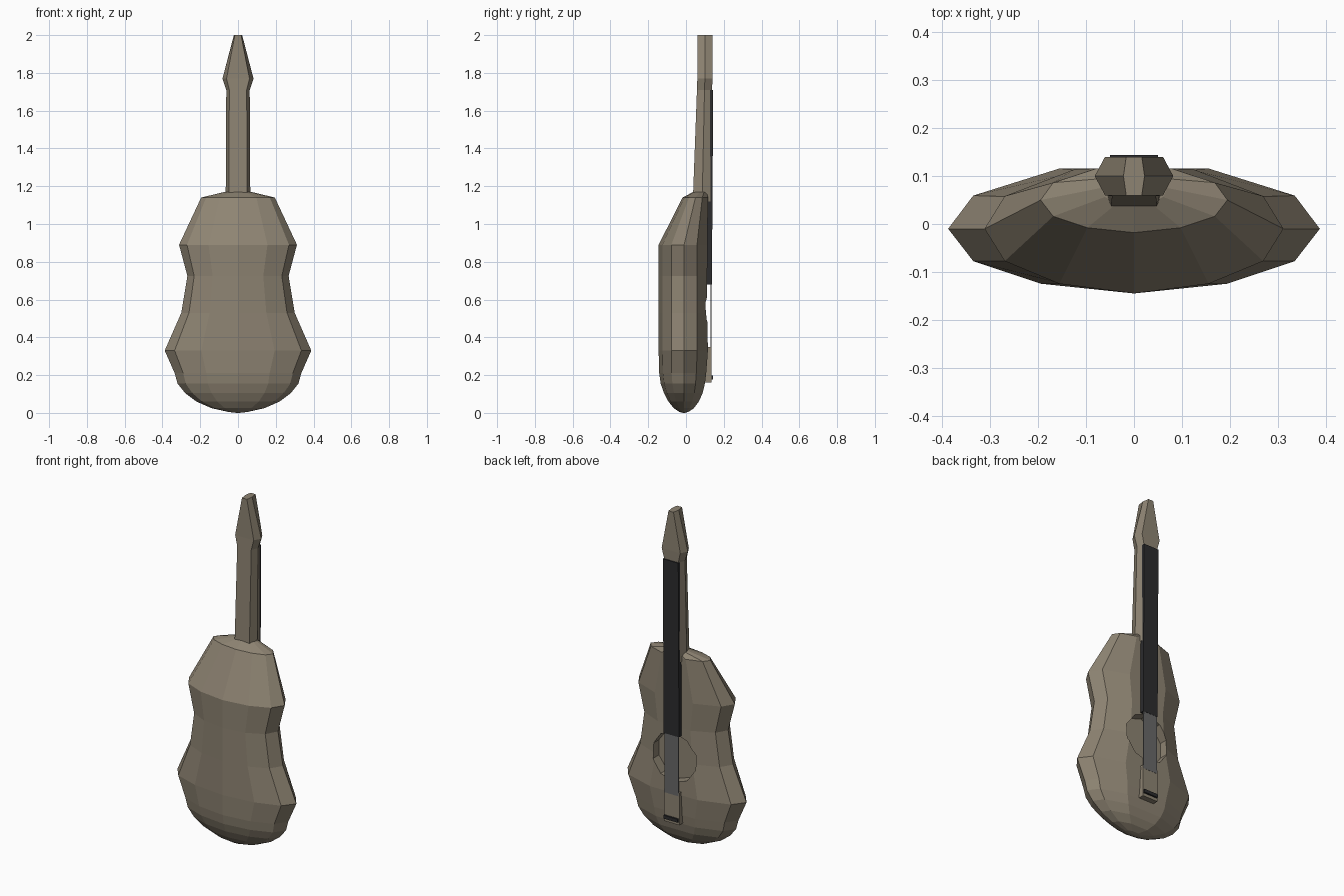
import bpy, bmesh, math
from mathutils import Matrix

if "Cube" in bpy.data.objects:
    bpy.data.objects.remove(bpy.data.objects["Cube"])


def material(name, rgb):
    m = bpy.data.materials.new(name)
    m.diffuse_color = (*rgb, 1)
    m.use_nodes = True
    m.node_tree.nodes["Principled BSDF"].inputs["Base Color"].default_value = m.diffuse_color
    return m


WOOD = material("wood", (0.27, 0.23, 0.17))
DARK = material("ebony", (0.025, 0.025, 0.027))
GREY = material("string_grey", (0.14, 0.14, 0.14))


def finish(name, bm, mat):
    bmesh.ops.recalc_face_normals(bm, faces=bm.faces)
    me = bpy.data.meshes.new(name)
    bm.to_mesh(me)
    bm.free()
    me.materials.append(mat)
    ob = bpy.data.objects.new(name, me)
    bpy.context.collection.objects.link(ob)
    return ob


def loft(name, rings, mat):
    """Skin a stack of closed rings and cap both ends."""
    bm = bmesh.new()
    loops = [[bm.verts.new(p) for p in r] for r in rings]
    for a, b in zip(loops, loops[1:]):
        n = len(a)
        for i in range(n):
            bm.faces.new((a[i], a[(i + 1) % n], b[(i + 1) % n], b[i]))
    bm.faces.new(loops[0][::-1])
    bm.faces.new(loops[-1])
    return finish(name, bm, mat)


def slab(name, w, z0, z1, y0, y1_low, y1_high, mat):
    """Box along the neck whose face may tilt between its two ends."""
    def ring(z, y1):
        return [(-w, y0, z), (w, y0, z), (w, y1, z), (-w, y1, z)]
    return loft(name, [ring(z0, y1_low), ring(z1, y1_high)], mat)


# Body: half of a section (x factor, depth factor), mirrored into each ring
HALF = [(0, -1), (0.5, -0.85), (0.865, -0.5), (1, 0), (0.865, 0.55), (0.4, 1), (0, 1)]


def body_ring(z, w, back, ridge, front):
    def pt(x, d):
        return (x * w, ridge + (d * (ridge - back) if d < 0 else d * (front - ridge)), z)
    return [pt(x, d) for x, d in HALF] + [pt(-x, d) for x, d in HALF[-2:0:-1]]


# z, half width, back y, ridge y, soundboard y
BODY = [
    (0.005, 0.05, -0.035, -0.01, 0.012),
    (0.025, 0.14, -0.065, -0.01, 0.042),
    (0.06, 0.22, -0.093, -0.01, 0.068),
    (0.105, 0.28, -0.117, -0.01, 0.088),
    (0.155, 0.32, -0.134, -0.01, 0.100),
    (0.21, 0.335, -0.142, -0.01, 0.107),
    (0.33, 0.388, -0.145, -0.01, 0.116),
    (0.53, 0.30, -0.145, -0.01, 0.112),
    (0.725, 0.268, -0.145, -0.01, 0.112),
    (0.89, 0.312, -0.145, -0.01, 0.114),
    (1.14, 0.195, -0.018, 0.05, 0.116),
    (1.17, 0.07, 0.038, 0.075, 0.112),
]
BODY.insert(0, (0.0, 0.008, -0.015, -0.01, -0.005))
body = loft("body", [body_ring(*r) for r in BODY], WOOD)

# Sound hole: ten-sided recess in the soundboard
bm = bmesh.new()
bmesh.ops.create_cone(bm, cap_ends=True, segments=10, radius1=0.145, radius2=0.145, depth=0.2,
                      matrix=Matrix.Translation((0, 0.155, 0.54)) @ Matrix.Rotation(math.pi / 2, 4, 'X'))
cutter = finish("sound_hole_cutter", bm, WOOD)
cut = body.modifiers.new("sound_hole", 'BOOLEAN')
cut.operation = 'DIFFERENCE'
cut.solver = 'EXACT'
cut.object = cutter
bpy.context.view_layer.objects.active = body
body.select_set(True)
bpy.ops.object.modifier_apply(modifier=cut.name)
bpy.data.objects.remove(cutter)


# Neck and headstock: six-sided sections
def neck_ring(z, w, y0, y1):
    ym, i = (y0 + y1) / 2, w * 0.74
    return [(-i, y0, z), (i, y0, z), (w, ym, z), (i, y1, z), (-i, y1, z), (-w, ym, z)]


loft("neck", [neck_ring(*r) for r in [
    (1.12, 0.065, 0.04, 0.135), (1.17, 0.065, 0.038, 0.135), (1.71, 0.062, 0.058, 0.138),
    (1.77, 0.082, 0.06, 0.14), (2.0, 0.022, 0.06, 0.14)]], WOOD)

# Fingerboard, strings over the hole, tailpiece and bridge
slab("fingerboard", 0.05, 0.68, 1.71, 0.10, 0.137, 0.144, DARK)
slab("strings", 0.046, 0.33, 0.69, 0.131, 0.135, 0.136, GREY)
slab("tailpiece", 0.05, 0.16, 0.35, 0.09, 0.134, 0.134, WOOD)
slab("bridge", 0.046, 0.178, 0.198, 0.12, 0.144, 0.144, DARK)
